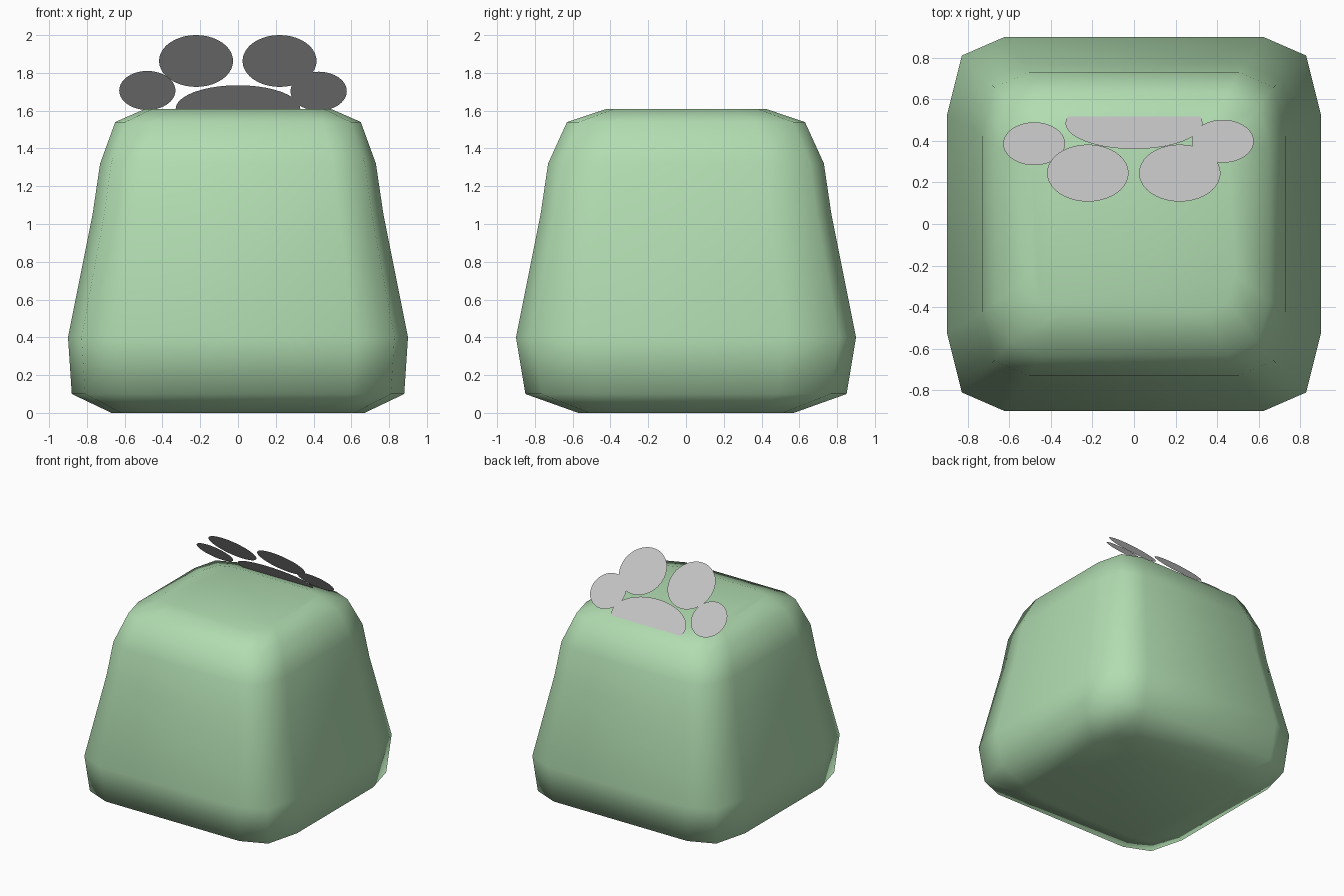
import bpy, bmesh, math
from mathutils import Vector

if "Cube" in bpy.data.objects:
    bpy.data.objects.remove(bpy.data.objects["Cube"])


def material(name, color):
    m = bpy.data.materials.new(name)
    m.diffuse_color = (*color, 1)
    m.use_nodes = True
    m.node_tree.nodes["Principled BSDF"].inputs["Base Color"].default_value = m.diffuse_color
    return m


green = material("soft_green", (0.44, 0.72, 0.44))
grey = material("light_grey", (0.54, 0.54, 0.54))


def add_object(name, bm, mat):
    me = bpy.data.meshes.new(name)
    bm.to_mesh(me)
    bm.free()
    me.materials.append(mat)
    ob = bpy.data.objects.new(name, me)
    bpy.context.collection.objects.link(ob)
    return ob


# Rounded, tapering body: stacked rings with softened corners
# each level: z, half width x, half depth y
LEVELS = [(0.0, 0.67, 0.57), (0.10, 0.88, 0.85), (0.40, 0.90, 0.90),
          (1.05, 0.77, 0.77), (1.32, 0.73, 0.73), (1.54, 0.65, 0.63),
          (1.61, 0.49, 0.42)]
CORNER = [(1.0, 0.58), (0.92, 0.90), (0.69, 1.0)]


def ring(z, hx, hy):
    pts = []
    for sx, sy in ((1, 1), (-1, 1), (-1, -1), (1, -1)):
        part = [(sx * hx * a, sy * hy * b, z) for a, b in CORNER]
        pts += part if sx * sy > 0 else part[::-1]
    return pts


bm = bmesh.new()
rings = [[bm.verts.new(p) for p in ring(*lv)] for lv in LEVELS]
n = len(rings[0])
for lo, hi in zip(rings, rings[1:]):
    for i in range(n):
        j = (i + 1) % n
        bm.faces.new((lo[i], lo[j], hi[j], hi[i]))
bm.faces.new(rings[0][::-1])
bm.faces.new(rings[-1])
for f in bm.faces:
    f.smooth = True
add_object("body", bm, green)


# Paw print: flat discs on a plane tilted 45 degrees, facing up and back
def disc(name, center, rx, ry, steps=40):
    u, v = Vector((1, 0, 0)), Vector((0, -1, 1)).normalized()
    c = Vector(center)
    b = bmesh.new()
    ts = [-2 * math.pi * i / steps for i in range(steps)]
    b.faces.new([b.verts.new(c + u * rx * math.cos(t) + v * ry * math.sin(t))
                 for t in ts])
    add_object(name, b, grey)


disc("paw_main_pad", (0, 0.485, 1.61), 0.33, 0.176)
for side, x in (("left", -0.222), ("right", 0.22)):
    disc("paw_inner_toe_" + side, (x, 0.245, 1.863), 0.196, 0.194)
disc("paw_outer_toe_left", (-0.48, 0.386, 1.707), 0.149, 0.146)
disc("paw_outer_toe_right", (0.427, 0.398, 1.703), 0.149, 0.146)
